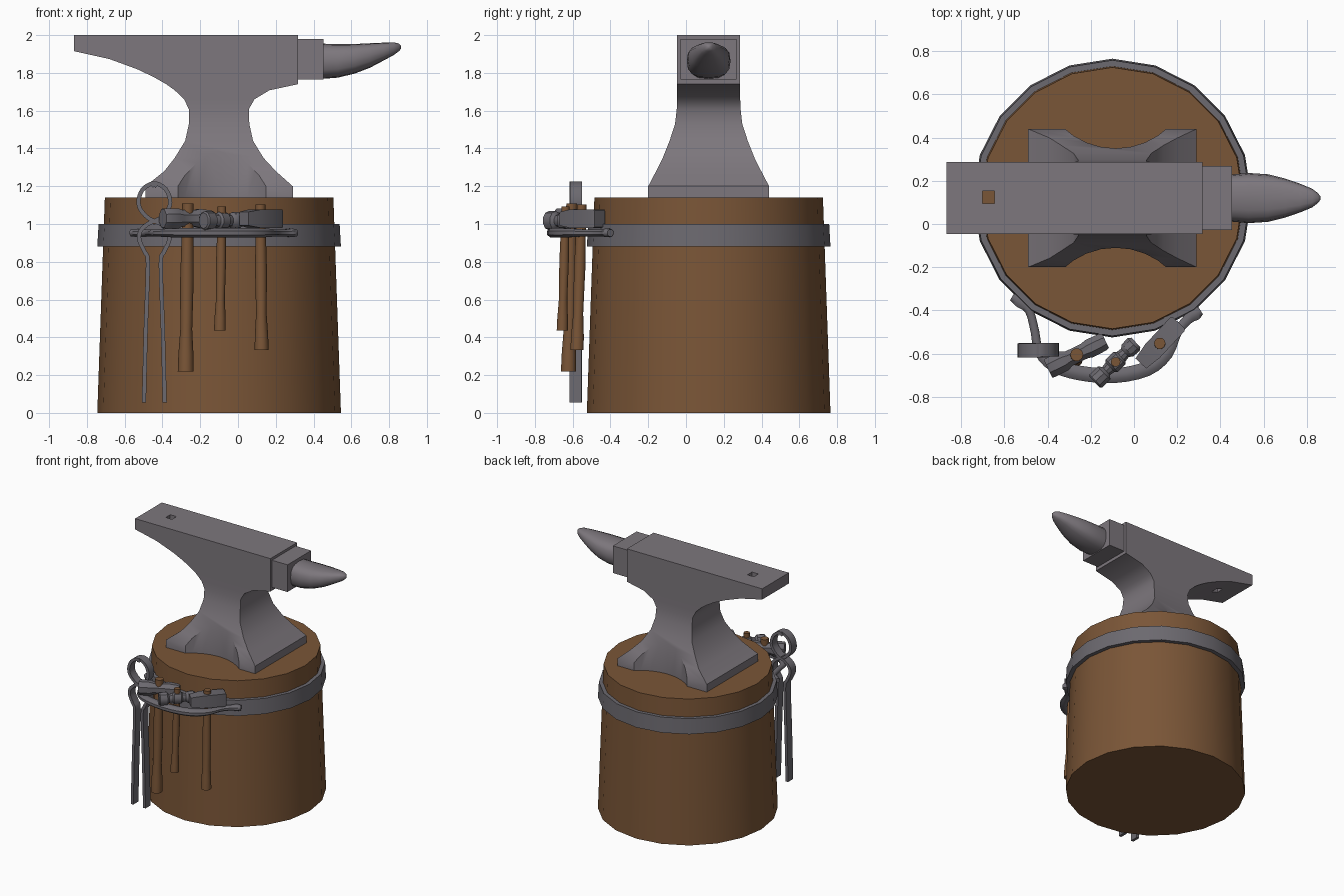
import bpy, bmesh, math
from mathutils import Vector

if "Cube" in bpy.data.objects:
    bpy.data.objects.remove(bpy.data.objects["Cube"])


def material(name, rgb):
    m = bpy.data.materials.new(name)
    m.diffuse_color = (*rgb, 1)
    m.use_nodes = True
    m.node_tree.nodes["Principled BSDF"].inputs["Base Color"].default_value = m.diffuse_color
    return m


ANVIL = material("anvil steel", (0.205, 0.185, 0.205))
IRON = material("dark iron", (0.15, 0.142, 0.16))
WOOD = material("brown wood", (0.195, 0.092, 0.038))


def loft(name, rings, mat, angle=30):
    """Skin a list of equal-length point rings and cap both ends."""
    bm = bmesh.new()
    vs = [[bm.verts.new(p) for p in r] for r in rings]
    n = len(rings[0])
    for a, b in zip(vs, vs[1:]):
        for i in range(n):
            j = (i + 1) % n
            bm.faces.new((a[i], a[j], b[j], b[i]))
    bm.faces.new(vs[0][::-1])
    bm.faces.new(vs[-1])
    bmesh.ops.recalc_face_normals(bm, faces=bm.faces)
    me = bpy.data.meshes.new(name)
    bm.to_mesh(me)
    bm.free()
    me.materials.append(mat)
    ob = bpy.data.objects.new(name, me)
    bpy.context.collection.objects.link(ob)
    if angle:
        smooth(ob, angle)
    return ob


def smooth(ob, angle):
    bpy.ops.object.select_all(action='DESELECT')
    ob.select_set(True)
    bpy.context.view_layer.objects.active = ob
    bpy.ops.object.shade_smooth_by_angle(angle=math.radians(angle))


def cut(ob, cutter):
    mod = ob.modifiers.new("cut", 'BOOLEAN')
    mod.operation, mod.solver, mod.object = 'DIFFERENCE', 'EXACT', cutter
    bpy.context.view_layer.objects.active = ob
    bpy.ops.object.modifier_apply(modifier=mod.name)
    bpy.data.objects.remove(cutter)


def circle(cx, cy, z, r, n):
    return [(cx + r * math.cos(2 * math.pi * i / n), cy + r * math.sin(2 * math.pi * i / n), z) for i in range(n)]


def rect(z, x0, x1, y0, y1):
    return [(x0, y0, z), (x1, y0, z), (x1, y1, z), (x0, y1, z)]


def box(name, x0, x1, y0, y1, z0, z1, mat):
    return loft(name, [rect(z0, x0, x1, y0, y1), rect(z1, x0, x1, y0, y1)], mat, 0)


def section(n, a, b):
    """n-gon with flat sides that fills a box of half-sizes a, b."""
    k = 1 / math.cos(math.pi / n)
    return [(a * k * math.cos(math.pi * (2 * i + 1) / n), b * k * math.sin(math.pi * (2 * i + 1) / n)) for i in range(n)]


def spline(pts, steps=4):
    """Catmull-Rom curve through points of any dimension."""
    p = [Vector(q) for q in pts]
    p = [2 * p[0] - p[1]] + p + [2 * p[-1] - p[-2]]
    out = []
    for a, b, c, d in zip(p, p[1:], p[2:], p[3:]):
        for s in range(steps):
            t = s / steps
            out.append(0.5 * (2 * b + (c - a) * t + (2 * a - 5 * b + 4 * c - d) * t * t + (3 * b - a - 3 * c + d) * t ** 3))
    return out + [p[-2]]


def sweep(name, path, up, sections, mat, angle):
    """Sweep 2D sections along a path; the section's second axis is up."""
    rings = []
    for i, p in enumerate(path):
        d = (path[min(i + 1, len(path) - 1)] - path[max(i - 1, 0)]).normalized()
        side = d.cross(up).normalized()
        rings.append([p + side * u + up * v for u, v in sections[i]])
    return loft(name, rings, mat, angle)


# Stump and iron band
CX, CY = -0.10, 0.12
loft("stump", [circle(CX, CY, 0, 0.645, 20), circle(CX, CY, 1.14, 0.605, 20)], WOOD)
band = loft("iron_band", [circle(CX, CY, 0.88, 0.645, 20), circle(CX, CY, 1.0, 0.638, 20)], IRON, 0)
cut(band, loft("band_cutter", [circle(CX, CY, 0.8, 0.612, 20), circle(CX, CY, 1.1, 0.606, 20)], IRON, 0))
smooth(band, 30)

# Anvil body: z, left x, right x, half depth
LEVELS = [(1.14, -.49, .29, .32), (1.2, -.49, .29, .32), (1.28, -.39, .2, .278), (1.35, -.335, .135, .243),
          (1.44, -.28, .08, .207), (1.53, -.26, .06, .178), (1.607, -.26, .057, .169), (1.66, -.285, .087, .167),
          (1.708, -.335, .167, .167), (1.74, -.38, .317, .167), (1.78, -.45, .317, .167),
          (1.82, -.535, .317, .167), (1.873, -.68, .317, .167), (1.915, -.868, .317, .167), (2, -.868, .317, .167)]
anvil = loft("anvil_body", [rect(z, a, b, CY - h, CY + h) for z, a, b, h in LEVELS], ANVIL, 0)
# Scooped foot on both sides, and the square tool hole
for s in (-1, 1):
    c = circle(-.085, CY + s * 0.583, 0, 0.353, 32)
    cut(anvil, loft("foot_cutter", [[(x, y, z) for x, y, _ in c] for z in (1.0, 1.5)], ANVIL, 0))
cut(anvil, box("hole_cutter", -.70, -.645, .095, .152, 1.7, 2.2, ANVIL))
smooth(anvil, 32)

# Step block and horn: x, top z, bottom z, half width
box("anvil_step", .31, .453, -.028, .268, 1.765, 1.98, ANVIL)
HORN = [(.44, 1.955, 1.768, .108), (.53, 1.952, 1.775, .116), (.62, 1.953, 1.797, .11), (.70, 1.957, 1.828, .09),
        (.77, 1.96, 1.865, .066), (.825, 1.962, 1.895, .043), (.852, 1.955, 1.915, .022), (.864, 1.943, 1.928, .006)]
horn = []
for x, zt, zb, w in HORN:
    ring = []
    for i in range(16):
        t = 2 * math.pi * i / 16
        c, s = math.cos(t), math.sin(t)
        ring.append((x, CY + w * math.copysign(abs(c) ** .75, c),
                     (zt + zb) / 2 + (zt - zb) / 2 * math.copysign(abs(s) ** .75, s)))
    horn.append(ring)
loft("horn", horn, ANVIL, 45)

# Tool rail with flattened ends: x, y, half width
RAIL = [(-.565, -.338, .018), (-.53, -.36, .026), (-.485, -.40, .02), (-.458, -.5, .02), (-.44, -.59, .022),
        (-.37, -.655, .03), (-.25, -.69, .034), (-.09, -.702, .034), (.06, -.67, .034), (.15, -.60, .03),
        (.20, -.5, .022), (.25, -.44, .024), (.285, -.415, .03), (.308, -.40, .02)]
rail = spline(RAIL, 3)
sweep("tool_rail", [Vector((p.x, p.y, .953)) for p in rail], Vector((0, 0, 1)),
      [section(8, p.z, max(.018, p.z * .75)) for p in rail], IRON, 50)

# Hammers: head sections are (distance along axis, half width, half height)
CROSS = [(-.148, .044, .048), (-.14, .048, .053), (-.065, .048, .053), (-.04, .037, .044), (.04, .037, .044),
         (.065, .044, .05), (.13, .042, .042), (.148, .036, .034)]
BALL = [(-.135, .034, .04), (-.128, .042, .048), (-.075, .042, .048), (-.06, .026, .03), (-.035, .03, .034),
        (-.025, .04, .044), (.025, .04, .044), (.035, .03, .034), (.06, .026, .03), (.075, .038, .042),
        (.115, .041, .044), (.13, .03, .034)]
SLEDGE = [(-.128, .034, .036), (-.05, .046, .048), (.118, .046, .05), (.13, .04, .044)]


def hammer(name, x, y, z, deg, prof, n, bottom, top, r, bx, by):
    d = Vector((math.cos(math.radians(deg)), math.sin(math.radians(deg)), 0))
    sweep(name + "_head", [Vector((x, y, z)) + d * t for t, _, _ in prof], Vector((0, 0, 1)),
          [([(u * math.cos(math.pi / 4) * math.sqrt(2), v) for u, v in section(n, a, b)]
            if n > 4 else section(4, a, b)) if n > 4 else
           [(-a, -b), (a, -b), (a, b), (-a, b)] for _, a, b in prof], IRON, 35)
    # Handle flares toward its lower end
    rings = []
    for f, k in [(0, 1), (.1, .95), (.25, .75), (.55, .85), (.85, .72), (1, .72)]:
        rings.append(circle(bx + (x - bx) * f, by + (y - by) * f, bottom + (top - bottom) * f, r * k, 10))
    loft(name + "_handle", rings, WOOD, 45)


hammer("cross_peen_hammer", -.265, -.605, 1.03, 26, CROSS, 8, .22, 1.108, .042, -.277, -.622)
hammer("ball_peen_hammer", -.085, -.638, 1.018, 44, BALL, 10, .437, 1.092, .031, -.096, -.655)
hammer("sledge_hammer", .119, -.552, 1.028, 47, SLEDGE, 4, .333, 1.102, .037, .125, -.577)

# Tongs: one arm as offsets from the centre line, mirrored for the other
ARM = [(-.055, .055), (-.045, .45), (-.034, .79), (-.05, .85), (-.078, .91), (-.075, .96), (-.035, 1.0), (.03, 1.03),
       (.075, 1.08), (.083, 1.13), (.06, 1.185), (.01, 1.215), (-.015, 1.2)]
for side, m in (("left", 1), ("right", -1)):
    path = [Vector((-.443 + m * p.x, -.584 + m * .002, p.y)) for p in spline(ARM, 3)]
    w, h = .011, .032
    sweep("tongs_arm_" + side, path, Vector((0, 1, 0)),
          [[(-w, -h), (w, -h), (w, h), (-w, h)]] * len(path), IRON, 40)
